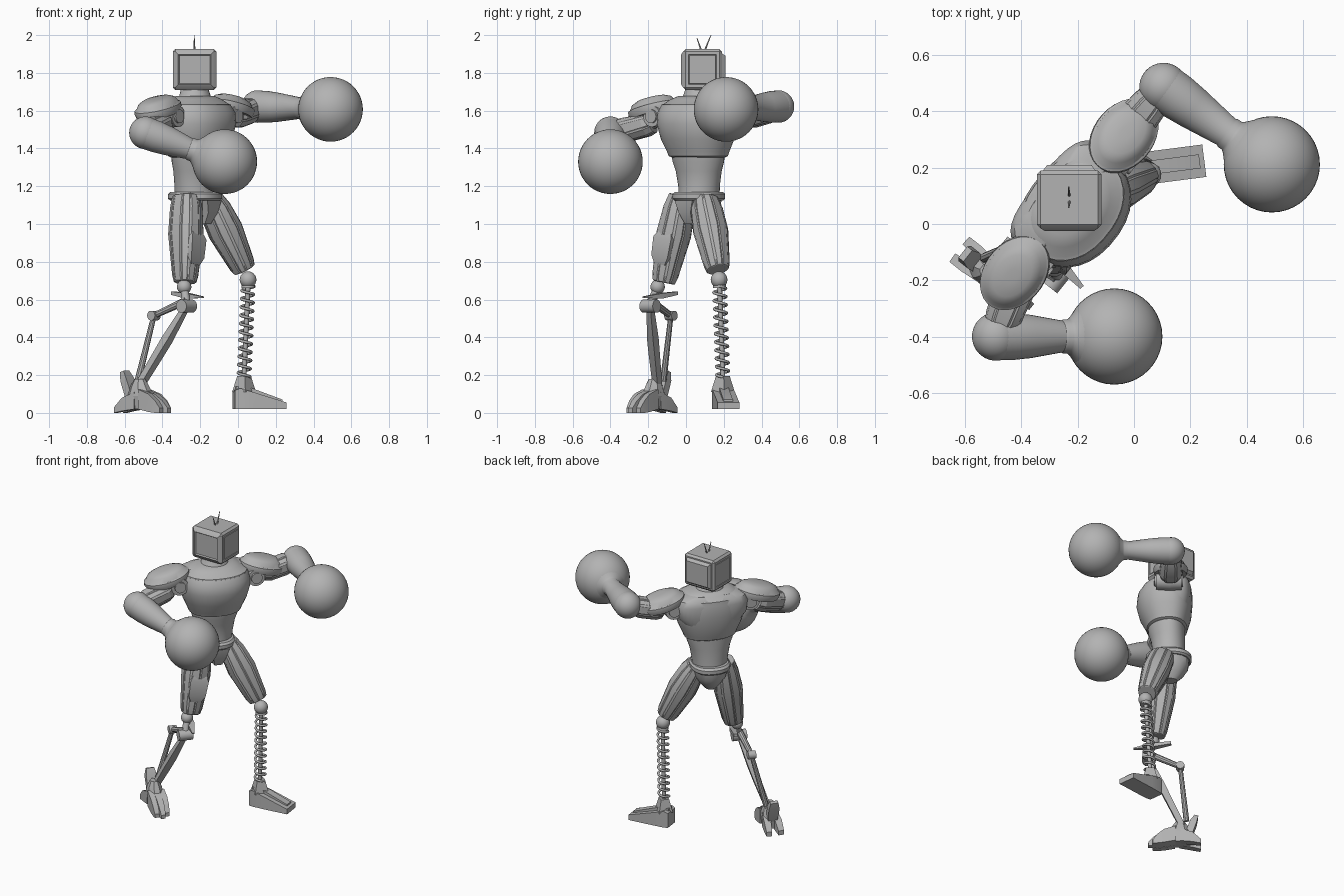
import bpy, bmesh, math
from mathutils import Vector, Matrix

if "Cube" in bpy.data.objects:
    bpy.data.objects.remove(bpy.data.objects["Cube"])

grey = bpy.data.materials.new("plain_grey")
grey.use_nodes = True
tone = (0.45, 0.45, 0.45, 1)
grey.diffuse_color = tone
grey.node_tree.nodes["Principled BSDF"].inputs["Base Color"].default_value = tone

TURN = math.radians(51.5)
UP = Vector((0, 0, 1))
FWD = Vector((math.sin(TURN), -math.cos(TURN), 0))
SIDE = Vector((math.cos(TURN), math.sin(TURN), 0))
BODY = Matrix.Translation((-0.23, 0.07, 0)) @ Matrix.Rotation(TURN, 4, "Z")


def finish(name, bm, matrix=Matrix(), angle=35):
    bm.transform(matrix)
    bmesh.ops.recalc_face_normals(bm, faces=bm.faces)
    mesh = bpy.data.meshes.new(name)
    bm.to_mesh(mesh)
    bm.free()
    mesh.materials.append(grey)
    for poly in mesh.polygons:
        poly.use_smooth = True
    mesh.set_sharp_from_angle(angle=math.radians(angle))
    obj = bpy.data.objects.new(name, mesh)
    bpy.context.collection.objects.link(obj)


def frame(start, end, front=FWD):
    """Local z runs from start to end, local -y looks to the front."""
    z = (Vector(end) - Vector(start)).normalized()
    y = -(front - z * front.dot(z)).normalized()
    m = Matrix((y.cross(z), y, z)).transposed().to_4x4()
    m.translation = start
    return m


def loft(name, rings, matrix, n=32, power=1.0, angle=35, groove=0):
    """Rings are (height, half width, front depth, back depth)."""
    bm = bmesh.new()
    loops = []
    for h, w, f, b in rings:
        loop = []
        for i in range(n):
            a = 2 * math.pi * (i + 0.5) / n
            c, s = math.cos(a), math.sin(a)
            x = math.copysign(abs(c) ** power, c) * w
            y = math.copysign(abs(s) ** power, s) * (b if s > 0 else f)
            loop.append(bm.verts.new((x, y, h)))
        loops.append(loop)
    columns = [[] for _ in range(n)]
    for low, high in zip(loops, loops[1:]):
        for i in range(n):
            j = (i + 1) % n
            columns[i].append(bm.faces.new((low[i], low[j], high[j], high[i])))
    bm.faces.new(loops[0])
    bm.faces.new(loops[-1])
    bmesh.ops.recalc_face_normals(bm, faces=bm.faces)
    if groove:
        for column in columns:
            bmesh.ops.inset_region(bm, faces=column, thickness=groove, depth=groove * 0.7)
    finish(name, bm, matrix, angle)


def rod(name, start, end, r0, r1=None, n=20):
    length = (Vector(end) - Vector(start)).length
    r1 = r1 or r0
    front = UP if abs((Vector(end) - Vector(start)).normalized().z) < 0.7 else FWD
    loft(name, [(0, r0, r0, r0), (length, r1, r1, r1)], frame(start, end, front), n)


def bar(name, start, end, rings, front=UP):
    """Box-section bar; ring heights are fractions of its length."""
    length = (Vector(end) - Vector(start)).length
    rings = [(h * length, w, f, b) for h, w, f, b in rings]
    loft(name, rings, frame(start, end, front), 4, 0)


def ball(name, centre, radius):
    bm = bmesh.new()
    bmesh.ops.create_uvsphere(bm, u_segments=40, v_segments=24, radius=radius)
    finish(name, bm, Matrix.Translation(centre))


# Head: bevelled box with sunken screen, bulging back and grooved sides
bm = bmesh.new()
bmesh.ops.create_cube(bm, size=1, matrix=Matrix.Diagonal((0.23, 0.205, 0.215, 1)))
bmesh.ops.bevel(bm, geom=bm.edges[:], offset=0.013, segments=1, affect="EDGES")
bm.normal_update()
panels = [f for f in bm.faces if f.calc_area() > 0.02]
for face in panels:
    normal = face.normal.copy()
    if abs(normal.z) > 0.9:
        continue
    if normal.y < -0.9:
        steps = [(0.022, 0.01), (0.008, -0.008)]
    elif normal.y > 0.9:
        steps = [(0.012, 0), (0.02, 0.02)]
    else:
        steps = [(0.022, 0), (0.003, -0.004), (0.003, 0.004)]
    for thick, depth in steps:
        bmesh.ops.inset_region(bm, faces=[face], thickness=thick, depth=depth)
finish("head", bm, Matrix.Translation((-0.23, 0.087, 1.818)), 20)
for s, z in ((-1, 1.985), (1, 2.0)):
    rod("antenna", (-0.23, 0.09 + s * 0.01, 1.92), (-0.232, 0.095 + s * 0.037, z), 0.005, 0.002, 8)

# Neck, chest, waist and hips
loft("neck", [(1.64, .12, .11, .1), (1.67, .088, .088, .08), (1.73, .068, .068, .068)], BODY)
loft("chest", [(1.352, .15, .125, .1), (1.36, .166, .142, .112), (1.385, .175, .152, .12),
               (1.45, .204, .185, .138), (1.53, .226, .205, .145), (1.59, .224, .198, .145),
               (1.625, .208, .175, .138)], BODY, power=0.9)
loft("upper_back", [(1.47, .19, .02, .125), (1.52, .228, .03, .135), (1.6, .238, .04, .138),
                    (1.635, .222, .04, .128), (1.66, .165, .04, .105)], BODY, power=0.6)
loft("collar", [(1.605, .212, .18, .142), (1.632, .206, .172, .138), (1.636, .195, .16, .13),
                (1.66, .16, .128, .11), (1.678, .115, .09, .08)], BODY, power=0.9)
loft("waist", [(1.14, .11, .11, .105), (1.2, .115, .105, .1), (1.28, .13, .115, .1),
               (1.33, .148, .13, .1), (1.37, .155, .135, .1)], BODY)
loft("hip_band", [(1.125, .115, .138, .13), (1.135, .125, .148, .14), (1.158, .125, .148, .14),
                  (1.17, .115, .135, .125)], BODY, power=0.85)
loft("pelvis", [(0.99, .035, .04, .05), (1.03, .07, .07, .09), (1.08, .1, .1, .12), (1.13, .11, .12, .125)],
     BODY, 16, 0.9, 25)
loft("groin_plate", [(1.0, .025, .09, 0), (1.06, .04, .125, 0), (1.125, .06, .135, 0)], BODY, 4, 0)

# Arms: joint, pauldron, upper arm, forearm and round glove
ARMS = (
    ("left", 1, (0.105, 0.487, 1.622), (0.49, 0.212, 1.607)),
    ("right", -1, (-0.49, -0.4, 1.483), (-0.07, -0.4, 1.33)),
)
for label, sign, elbow, glove in ARMS:
    elbow, glove = Vector(elbow), Vector(glove)
    shoulder = Vector((-0.23, 0.07, 1.57)) + SIDE * sign * 0.25
    for d, reach in ((-1, 0.07), (1, 0.09)):
        rod(label + "_shoulder_joint", shoulder, shoulder + FWD * d * reach, 0.062, 0.056, 28)
        rod(label + "_shoulder_cap", shoulder, shoulder + FWD * d * (reach + 0.01), 0.04, 0.036, 28)
    top = shoulder + SIDE * sign * 0.06 + Vector((0, 0, 0.04 if sign > 0 else 0.034))
    tilt = Matrix.Rotation(sign * math.radians(14), 4, "Y")
    place = Matrix.Translation(top) @ Matrix.Rotation(TURN, 4, "Z") @ tilt
    loft(label + "_pauldron", [(-.025, .14, .1, .1), (0, .15, .108, .108), (.018, .148, .106, .106),
                               (.022, .138, .098, .098), (.048, .12, .084, .084), (.062, .085, .06, .06),
                               (.066, .03, .02, .02)], place)
    reach = (elbow - shoulder).length
    axis = frame(shoulder, elbow, UP)
    loft(label + "_upper_arm", [(0, .05, .05, .05), (reach, .05, .05, .05)], axis)
    loft(label + "_arm_plates", [(.06, .06, .03, .07), (.1, .075, .04, .08), (reach - .08, .065, .055, .075),
                                 (reach - .04, .055, .05, .06)], axis, 8, 0.8, 20, 0.006)
    ball(label + "_elbow", elbow, 0.086)
    length = (glove - elbow).length
    rings = [(0, .085), (.06, .084), (.13, .077), (length - .2, .057), (length - .192, .061),
             (length - .175, .061), (length - .165, .068), (length - .145, .09), (length - .115, .126)]
    loft(label + "_forearm", [(h, r, r, r) for h, r in rings], frame(elbow, glove, UP))
    ball(label + "_glove", glove, 0.171)

# Thighs: faceted shells with lengthwise panels
for label, hip, knee in (("left", (-0.15, 0.102, 1.13), (0.035, 0.168, 0.757)),
                         ("right", (-0.275, -0.02, 1.15), (-0.28, -0.118, 0.69))):
    size = (Vector(knee) - Vector(hip)).length
    loft(label + "_thigh", [(0, .06, .07, .07), (size * .15, .076, .085, .08), (size * .45, .088, .089, .085),
                            (size * .92, .066, .062, .062), (size, .056, .052, .052)],
         frame(hip, knee), 10, 0.85, 15, 0.006)
loft("right_thigh_guard", [(.2, .04, .08, 0), (.24, .06, .094, 0), (.34, .055, .084, 0), (.38, .035, .07, 0)],
     frame((-0.275, -0.02, 1.15), (-0.28, -0.118, 0.69)), 4, 0)

# Left shin: knee ball, coil spring and inner rod
top, low = Vector((0.053, 0.178, 0.67)), Vector((0.032, 0.195, 0.19))
ball("left_knee", (0.053, 0.175, 0.705), 0.044)
rod("left_knee_cup", top + Vector((0, 0, 0.03)), top - Vector((0, 0, 0.01)), 0.03, 0.036)
rod("spring_rod", top, low, 0.013)
curve = bpy.data.curves.new("coil", "CURVE")
curve.dimensions = "3D"
curve.bevel_depth = 0.0075
curve.bevel_resolution = 2
spline = curve.splines.new("POLY")
turns, steps = 11, 20
spline.points.add(turns * steps)
for i, point in enumerate(spline.points):
    a = 2 * math.pi * i / steps
    pos = top.lerp(low, i / (turns * steps)) + Vector((math.cos(a), math.sin(a), 0)) * 0.033
    point.co = (*pos, 1)
coil = bpy.data.objects.new("coil", curve)
bm = bmesh.new()
bm.from_mesh(coil.to_mesh())
finish("shin_spring", bm, angle=60)
bpy.data.objects.remove(coil)

# Left foot: sloping wedge with raised strip and ankle block
heel, toe = (-0.022, 0.19, 0.02), (0.25, 0.225, 0.02)
bar("left_foot", heel, toe, [(0, .05, .1, 0), (.1, .056, .11, 0), (.35, .058, .09, 0), (1, .058, .035, 0)])
bar("left_foot_strip", heel, toe, [(.03, .025, .12, 0), (.3, .025, .115, 0), (.94, .025, .05, 0)])
bar("left_ankle", (0.032, 0.195, 0.11), (0.032, 0.195, 0.195), [(0, .045, .045, .045), (1, .026, .026, .026)], FWD)

# Right shin: knee, hinge and two-bar linkage
knee, hinge = Vector((-0.285, -0.15, 0.667)), Vector((-0.272, -0.19, 0.565))
back, ankle = Vector((-0.445, -0.08, 0.515)), Vector((-0.53, -0.15, 0.13))
ball("right_knee", knee, 0.038)
rod("knee_post", knee, hinge, 0.022)
rod("knee_hinge", hinge - SIDE * 0.045, hinge + SIDE * 0.045, 0.035)
bar("knee_spur", (-0.345, -0.05, 0.635), (-0.185, -0.225, 0.612),
    [(0, .012, .008, .01), (.5, .022, .01, .018), (1, .008, .004, .004)])
bar("shin_bar", hinge, ankle, [(0, .014, .014, .014), (.4, .022, .024, .02), (.6, .022, .022, .018),
                               (1, .018, .018, .018)], FWD)
rod("upper_link", hinge + Vector((0, 0, 0.03)), back, 0.022, 0.017, 10)
rod("rear_joint", back - SIDE * 0.025, back + SIDE * 0.025, 0.026)
rod("rear_link", back, ankle + Vector((0, 0.03, 0.04)), 0.014, 0.018, 10)

# Right foot: faceted hub, blunt toes, heel claws and fin
hub = Vector((-0.52, -0.17, 0))
loft("foot_hub", [(.02, .045, .08, .07), (.09, .055, .085, .08), (.14, .045, .055, .055), (.18, .028, .03, .03)],
     Matrix.Translation(hub) @ Matrix.Rotation(TURN, 4, "Z"), 8, angle=15)
for spread in (-0.034, 0, 0.034):
    base = hub + FWD * 0.03 + SIDE * spread
    bar("toe", base, hub + FWD * (0.2 - abs(spread) * 0.8) + SIDE * spread,
        [(0, .02, .125, -.02), (.5, .02, .1, -.005), (.8, .018, .065, 0), (1, .014, .025, 0)])
for spread in (-0.03, 0.03):
    bar("heel_claw", hub + SIDE * spread, hub - FWD * 0.13 + SIDE * spread * 1.3,
        [(0, .02, .11, -.02), (.6, .022, .08, -.01), (1, .018, .03, 0)])
bar("heel_fin", hub - FWD * 0.05 + UP * 0.07, hub - FWD * 0.1 + UP * 0.22,
    [(0, .03, .025, .02), (.7, .035, .022, .02), (1, .025, .01, .014)], FWD)
